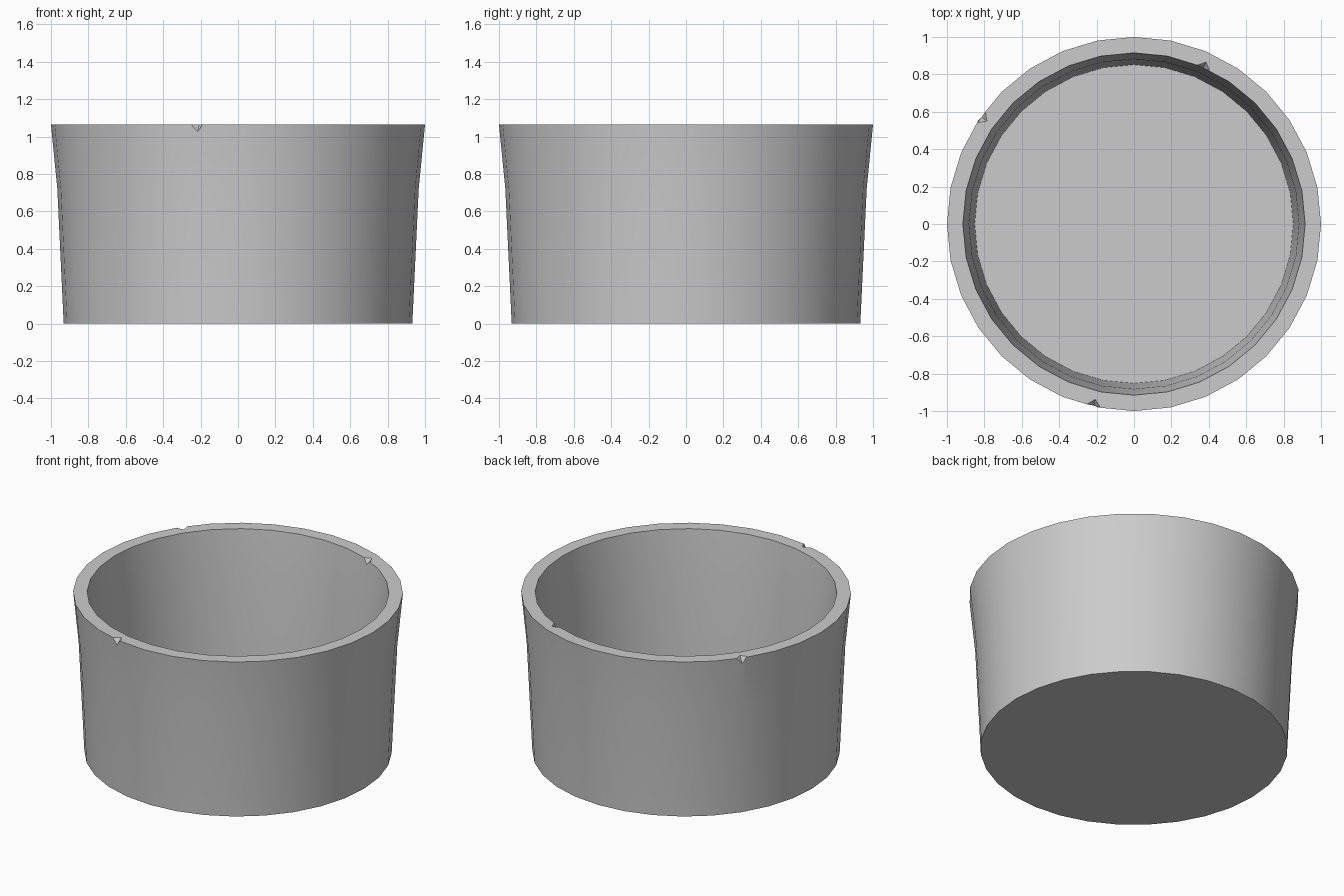
import bpy
import bmesh
from math import cos, sin, radians, tau
from mathutils import Vector

cube = bpy.data.objects.get("Cube")
if cube:
    bpy.data.objects.remove(cube, do_unlink=True)

SIDES = 32
TOP = 1.065

grey = bpy.data.materials.new("light grey")
grey.use_nodes = True
colour = (0.6, 0.6, 0.6, 1)
grey.diffuse_color = colour
grey.node_tree.nodes["Principled BSDF"].inputs["Base Color"].default_value = colour


def mesh_object(name, bm):
    bmesh.ops.recalc_face_normals(bm, faces=bm.faces)
    mesh = bpy.data.meshes.new(name)
    bm.to_mesh(mesh)
    bm.free()
    mesh.materials.append(grey)
    ob = bpy.data.objects.new(name, mesh)
    bpy.context.collection.objects.link(ob)
    return ob


# Bowl: revolved wall profile, closed by the base and the inner floor
profile = [(0.932, 0), (0.966, 0.72), (1.0, TOP),
           (0.915, TOP), (0.882, 0.72), (0.852, 0.08)]
bm = bmesh.new()
rings = [[bm.verts.new((r * cos(tau * i / SIDES), r * sin(tau * i / SIDES), z))
          for i in range(SIDES)] for r, z in profile]
for low, high in zip(rings, rings[1:]):
    for i in range(SIDES):
        j = (i + 1) % SIDES
        bm.faces.new((low[i], low[j], high[j], high[i]))
bm.faces.new(rings[0])
bm.faces.new(rings[-1])
bowl = mesh_object("bowl", bm)


# Rim chips: small pyramids whose two inner sides leave a V-shaped nick
def cut_chip(angle, edge, inward):
    a = radians(angle)
    out = Vector((cos(a), sin(a), 0))
    side = Vector((-sin(a), cos(a), 0))
    up = Vector((0, 0, 1))
    rim = out * edge + up * TOP
    deep = out * inward
    points = [rim + deep * 0.035, rim - up * 0.04,
              rim + side * 0.036, rim - side * 0.036,
              rim - deep * 0.03 + up * 0.03]
    bm = bmesh.new()
    bmesh.ops.convex_hull(bm, input=[bm.verts.new(p) for p in points])
    cutter = mesh_object("chip_cutter", bm)
    cutter.hide_render = True
    mod = bowl.modifiers.new("chip", 'BOOLEAN')
    mod.operation = 'DIFFERENCE'
    mod.solver = 'EXACT'
    mod.object = cutter
    bpy.context.view_layer.objects.active = bowl
    bpy.ops.object.modifier_apply(modifier=mod.name)
    bpy.data.objects.remove(cutter, do_unlink=True)


cut_chip(257.5, 0.995, -1)
cut_chip(145, 0.995, -1)
cut_chip(66, 0.913, 1)

# Smooth walls with a crisp rim and base
bpy.ops.object.select_all(action='DESELECT')
bowl.select_set(True)
bpy.context.view_layer.objects.active = bowl
bpy.ops.object.shade_smooth_by_angle(angle=radians(30))
